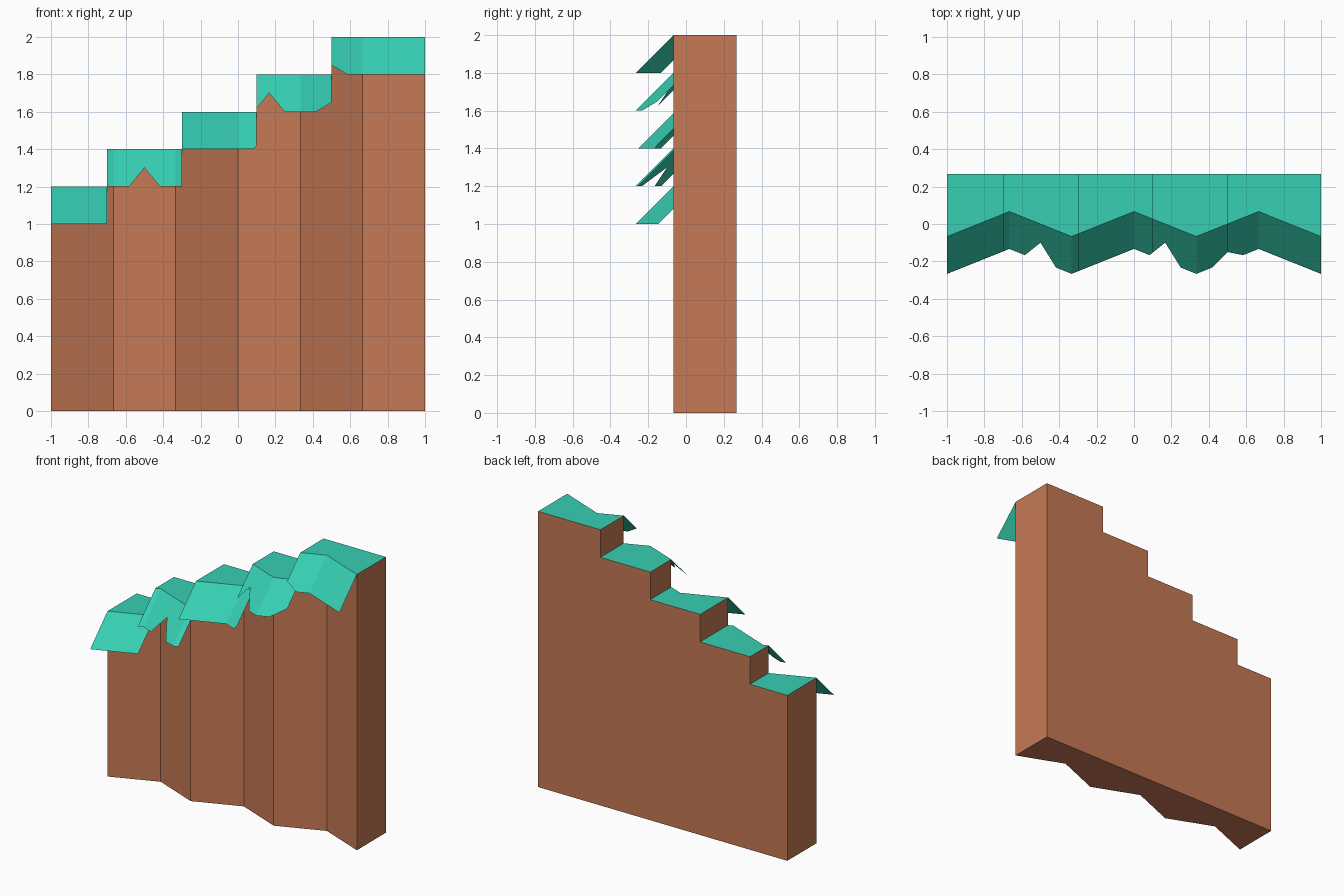
import bpy, bmesh

if "Cube" in bpy.data.objects:
    bpy.data.objects.remove(bpy.data.objects["Cube"])

BACK = 0.2667
FOLD = 0.0667
FOLDS = [-1 + i / 3 for i in range(7)]
# each step: left x, right x, top z
STEPS = [(-1, -0.7, 1.2), (-0.7, -0.3, 1.4), (-0.3, 0.1, 1.6),
         (0.1, 0.5, 1.8), (0.5, 1, 2.0)]
# hang depth of the fringe along x
FRINGE = [(-1, 0.2), (-0.5833, 0.2), (-0.5, 0.1), (-0.4167, 0.2),
          (0.0833, 0.2), (0.1667, 0.1), (0.25, 0.2), (0.4167, 0.2),
          (0.5, 0.15), (0.5833, 0.2), (1, 0.2)]
ZIGZAG = [(x, FOLD if i % 2 else -FOLD) for i, x in enumerate(FOLDS)]


def sample(points, x):
    """Linear interpolation along a list of (x, value)."""
    for (x0, v0), (x1, v1) in zip(points, points[1:]):
        if x <= x1 + 1e-6:
            return v0 + (v1 - v0) * (x - x0) / (x1 - x0)
    return points[-1][1]


def front(x):
    return sample(ZIGZAG, x)


def spans(x0, x1, breaks):
    """Split x0..x1 at every break that falls inside it."""
    xs = [x0] + sorted(b for b in breaks if x0 + 1e-3 < b < x1 - 1e-3) + [x1]
    return list(zip(xs, xs[1:]))


def make_object(name, faces, color):
    bm = bmesh.new()
    for f in faces:
        bm.faces.new([bm.verts.new(p) for p in f])
    bmesh.ops.remove_doubles(bm, verts=bm.verts, dist=1e-4)
    mesh = bpy.data.meshes.new(name)
    bm.to_mesh(mesh)
    bm.free()
    mat = bpy.data.materials.new(name + "_color")
    mat.diffuse_color = color
    mat.use_nodes = True
    mat.node_tree.nodes["Principled BSDF"].inputs["Base Color"].default_value = mat.diffuse_color
    mesh.materials.append(mat)
    obj = bpy.data.objects.new(name, mesh)
    bpy.context.collection.objects.link(obj)
    return obj


wall, grass = [], []
z_left = 0
for x0, x1, z in STEPS:
    # riser on the left side of the step
    y = front(x0)
    wall.append([(x0, BACK, z_left), (x0, y, z_left), (x0, y, z), (x0, BACK, z)])
    z_left = z
    # folded cliff front, flat back and bottom; grass top closes the wall
    for a, b in spans(x0, x1, FOLDS):
        ya, yb = front(a), front(b)
        wall.append([(a, ya, 0), (b, yb, 0), (b, yb, z), (a, ya, z)])
        wall.append([(b, BACK, 0), (a, BACK, 0), (a, BACK, z), (b, BACK, z)])
        wall.append([(a, BACK, 0), (b, BACK, 0), (b, yb, 0), (a, ya, 0)])
        grass.append([(a, ya, z), (b, yb, z), (b, BACK, z), (a, BACK, z)])
    # hanging fringe sloping out at 45 degrees
    for a, b in spans(x0, x1, {round(v, 4) for v in FOLDS} | {p[0] for p in FRINGE}):
        ya, yb = front(a), front(b)
        da, db = sample(FRINGE, a), sample(FRINGE, b)
        grass.append([(a, ya - da, z - da), (b, yb - db, z - db),
                      (b, yb, z), (a, ya, z)])
# tall right end
yr = front(1)
wall.append([(1, yr, 0), (1, BACK, 0), (1, BACK, 2), (1, yr, 2)])

make_object("cliff_wall", wall, (0.557, 0.192, 0.089, 1))
make_object("grass_cap", grass, (0.038, 0.631, 0.456, 1))
